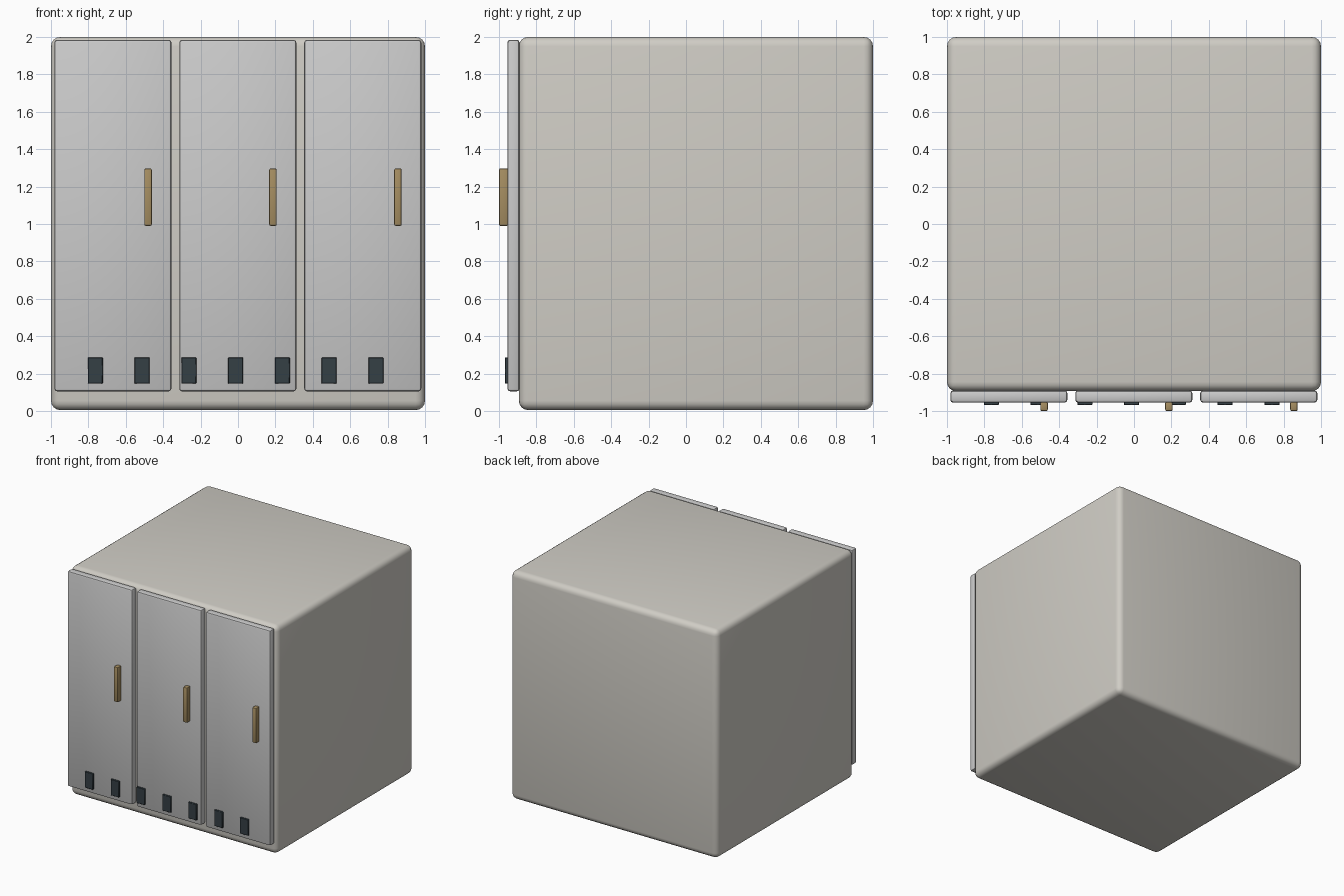
import bpy, math

if "Cube" in bpy.data.objects:
    bpy.data.objects.remove(bpy.data.objects["Cube"])


def material(name, rgb):
    m = bpy.data.materials.new(name)
    m.diffuse_color = (*rgb, 1)
    m.use_nodes = True
    m.node_tree.nodes["Principled BSDF"].inputs["Base Color"].default_value = m.diffuse_color
    return m


def box(name, lo, hi, bevel, segments=3, mat=None):
    """Box between two corners, with rounded edges."""
    bpy.ops.mesh.primitive_cube_add(size=1, location=[(a + b) / 2 for a, b in zip(lo, hi)])
    ob = bpy.context.object
    ob.name = name
    ob.scale = [b - a for a, b in zip(lo, hi)]
    bpy.ops.object.transform_apply(location=False, rotation=False, scale=True)
    mod = ob.modifiers.new("round_edges", 'BEVEL')
    mod.width = bevel
    mod.segments = segments
    bpy.ops.object.modifier_apply(modifier=mod.name)
    bpy.ops.object.shade_smooth_by_angle(angle=math.radians(40))
    if mat:
        ob.data.materials.append(mat)
    return ob


cream = material("cream_paint", (0.63, 0.61, 0.56))
brass = material("brass", (0.38, 0.27, 0.12))
dark = material("dark_vent", (0.035, 0.05, 0.06))

# Cabinet body
box("cabinet_body", (-1, -0.894, 0.005), (1, 1, 2), 0.05, 4, cream)

# Three doors, each with an upright handle right of its middle
for i in range(3):
    x = -0.669 + i * 0.668
    box(f"door_{i + 1}", (x - 0.313, -0.955, 0.105), (x + 0.313, -0.89, 1.985), 0.015, 2)
    h = x + 0.188
    box(f"handle_{i + 1}", (h - 0.02, -1.0, 0.99), (h + 0.02, -0.95, 1.297), 0.008, 2, brass)

# Row of vents along the foot of the doors
for i in range(7):
    x = -0.763 + i * 0.25
    box(f"vent_{i + 1}", (x - 0.04, -0.969, 0.146), (x + 0.04, -0.945, 0.287), 0.003, 1, dark)
